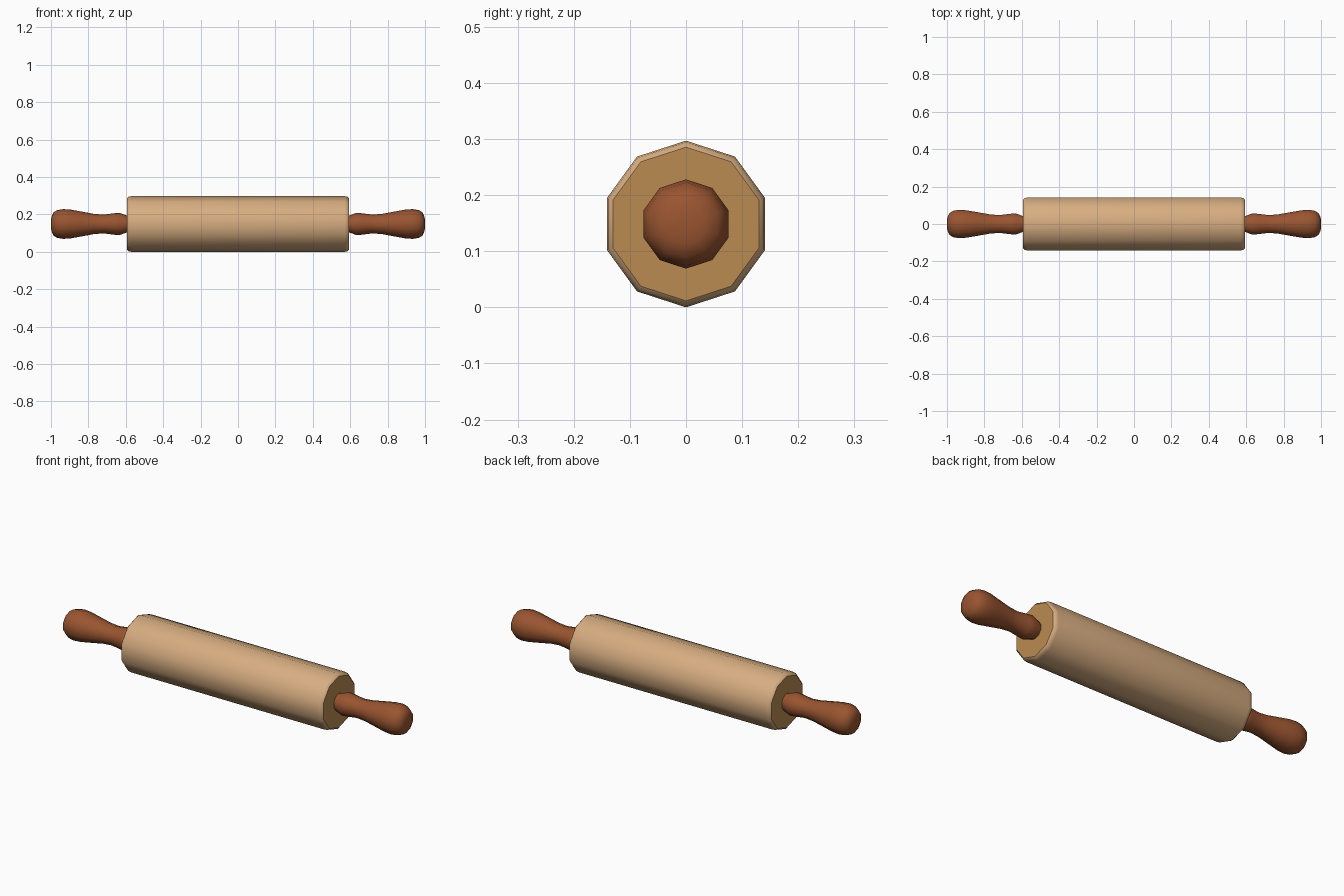
import bpy, bmesh, math

if "Cube" in bpy.data.objects:
    bpy.data.objects.remove(bpy.data.objects["Cube"])

SIDES = 10
R = 0.1485          # roller radius, also axis height


def material(name, rgb):
    m = bpy.data.materials.new(name)
    m.diffuse_color = (*rgb, 1.0)
    m.use_nodes = True
    m.node_tree.nodes["Principled BSDF"].inputs["Base Color"].default_value = m.diffuse_color
    return m


pale_wood = material("pale wood", (0.68, 0.42, 0.22))
end_grain = material("end grain wood", (0.50, 0.26, 0.085))
red_wood = material("red brown wood", (0.32, 0.09, 0.03))


def lathe(name, profile, materials, angle):
    """Revolve (x, radius) points around the x axis and cap both ends."""
    bm = bmesh.new()
    rings = []
    for x, r in profile:
        ring = []
        for i in range(SIDES):
            a = math.pi / 2 + 2 * math.pi * i / SIDES
            ring.append(bm.verts.new((x, r * math.cos(a), R + r * math.sin(a))))
        rings.append(ring)
    for a, b in zip(rings, rings[1:]):
        for i in range(SIDES):
            j = (i + 1) % SIDES
            bm.faces.new((a[i], a[j], b[j], b[i]))
    for ring in (rings[0], rings[-1]):
        cap = bm.faces.new(ring)
        cap.material_index = len(materials) - 1
    bmesh.ops.recalc_face_normals(bm, faces=bm.faces)
    mesh = bpy.data.meshes.new(name)
    bm.to_mesh(mesh)
    bm.free()
    for m in materials:
        mesh.materials.append(m)
    ob = bpy.data.objects.new(name, mesh)
    bpy.context.collection.objects.link(ob)
    bpy.ops.object.select_all(action='DESELECT')
    ob.select_set(True)
    bpy.context.view_layer.objects.active = ob
    bpy.ops.object.shade_smooth_by_angle(angle=math.radians(angle))
    return ob


# Roller with softened rims and darker end faces
half = [(0.57, R), (0.585, 0.146), (0.593, 0.137)]
lathe("roller", [(-x, r) for x, r in reversed(half)] + half,
      [pale_wood, end_grain], 40)

# Turned handles, mirrored left and right
handle = [(0.58, 0.044), (0.597, 0.046), (0.635, 0.060), (0.665, 0.057),
          (0.72, 0.050), (0.77, 0.054), (0.84, 0.067), (0.895, 0.077),
          (0.935, 0.0795), (0.967, 0.074), (0.988, 0.060), (0.998, 0.036),
          (1.0, 0.012)]
for side, s in (("right", 1), ("left", -1)):
    lathe(side + "_handle", [(s * x, r) for x, r in handle], [red_wood], 60)
